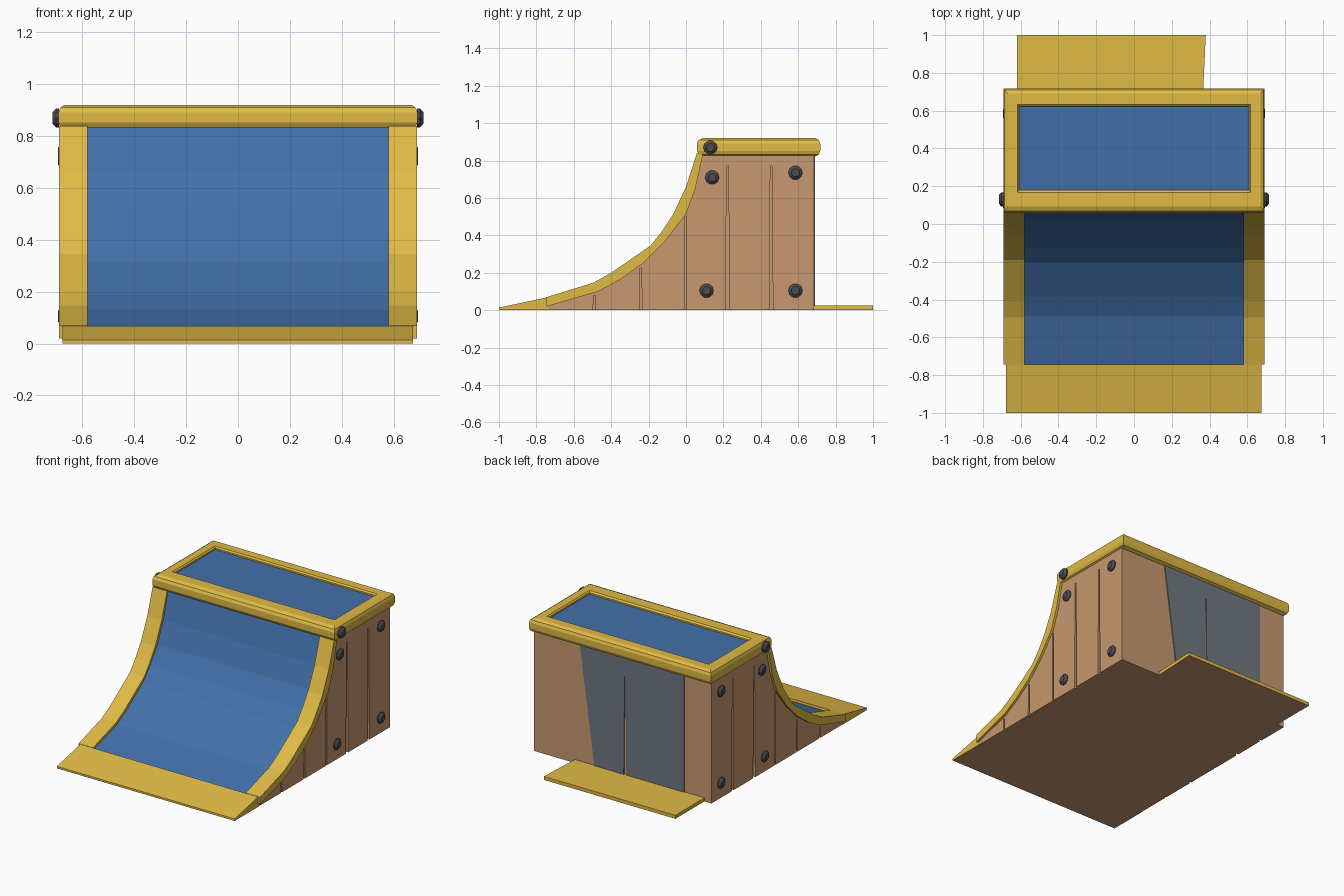
import bpy, bmesh, math
from mathutils import Matrix

if "Cube" in bpy.data.objects:
    bpy.data.objects.remove(bpy.data.objects["Cube"])


def material(name, r, g, b):
    lin = lambda c: ((c / 255 + 0.055) / 1.055) ** 2.4
    m = bpy.data.materials.new(name)
    m.diffuse_color = (lin(r), lin(g), lin(b), 1)
    m.use_nodes = True
    m.node_tree.nodes["Principled BSDF"].inputs["Base Color"].default_value = m.diffuse_color
    return m


YELLOW = material("yellow_trim", 224, 187, 70)
BLUE = material("blue_surface", 66, 112, 170)
WOOD = material("wood", 199, 153, 112)
GREY = material("grey_panel", 112, 120, 130)
DARK = material("dark_bolt", 76, 76, 81)


def finish(bm, name, *mats):
    bmesh.ops.recalc_face_normals(bm, faces=bm.faces)
    if len(mats) > 1:  # underside takes the second colour
        for f in bm.faces:
            if f.normal.z < -0.9:
                f.material_index = 1
    bmesh.ops.triangulate(bm, faces=[f for f in bm.faces if len(f.verts) > 4])
    me = bpy.data.meshes.new(name)
    bm.to_mesh(me)
    bm.free()
    for m in mats:
        me.materials.append(m)
    ob = bpy.data.objects.new(name, me)
    bpy.context.collection.objects.link(ob)
    return ob


def prism(name, pts, a, b, *mats, axis="x"):
    """Extrude a 2D outline from a to b along x (y,z points), y (x,z) or z (x,y)."""
    place = {"x": lambda p, t: (t, p[0], p[1]),
             "y": lambda p, t: (p[0], t, p[1]),
             "z": lambda p, t: (p[0], p[1], t)}[axis]
    bm = bmesh.new()
    A = [bm.verts.new(place(p, a)) for p in pts]
    B = [bm.verts.new(place(p, b)) for p in pts]
    bm.faces.new(A)
    bm.faces.new(B)
    for i in range(len(pts)):
        j = (i + 1) % len(pts)
        bm.faces.new((A[i], A[j], B[j], B[i]))
    return finish(bm, name, *mats)


# Ramp curve: underside and top of the edge trim (y, z)
low = [(-0.745, 0.02), (-0.47, 0.10), (-0.35, 0.165), (-0.23, 0.25),
       (-0.115, 0.365), (0.0, 0.515), (0.05, 0.65), (0.09, 0.83)]
top = [(-0.745, 0.07), (-0.495, 0.147), (-0.40, 0.20), (-0.19, 0.345),
       (-0.13, 0.42), (-0.07, 0.51), (0.0, 0.66), (0.058, 0.84)]
mid = [(a[0] + (b[0] - a[0]) * 0.65, a[1] + (b[1] - a[1]) * 0.65)
       for a, b in zip(low, top)]

# Body core
back = [(0.685, 0.85), (0.685, 0.0), (-0.745, 0.0)]
prism("ramp_body", low + back, -0.658, 0.658, WOOD)

# Side boards with narrow tapering slots between the planks
slots = [(0.455, 0.77, 0.010), (0.222, 0.77, 0.012), (-0.002, 0.50, 0.006),
         (-0.242, 0.225, 0.007), (-0.49, 0.08, 0.007)]
outline = low + back[:2]
for y, z, w in slots:
    outline += [(y + w, 0), (y + 0.004, z), (y - 0.004, z), (y - w, 0)]
outline.append(back[2])

# Bolts on the sides: (y, z, x of the seat)
bolts = [(0.14, 0.71, 0.668), (0.585, 0.735, 0.668), (0.11, 0.105, 0.668),
         (0.585, 0.105, 0.668), (0.13, 0.87, 0.69)]


def bolt(name, s, y, z, x):
    bm = bmesh.new()
    for r1, r2, d, off in ((0.038, 0.038, 0.012, 0.006), (0.038, 0.022, 0.014, 0.019)):
        m = Matrix.Translation((s * (x + off), y, z)) @ Matrix.Rotation(s * math.pi / 2, 4, "Y")
        bmesh.ops.create_cone(bm, cap_ends=True, segments=10, radius1=r1,
                              radius2=r2, depth=d, matrix=m)
    finish(bm, name, DARK)


for s, side in ((-1, "left"), (1, "right")):
    prism(side + "_side_boards", outline, s * 0.655, s * 0.674, WOOD)
    prism(side + "_edge_trim", low + top[::-1], s * 0.58, s * 0.69, YELLOW)
    for i, (y, z, x) in enumerate(bolts):
        bolt(f"{side}_bolt_{i + 1}", s, y, z, x)

# Curved riding surface
prism("riding_surface", low + mid[::-1], -0.582, 0.582, BLUE)

# Front lip wedge
prism("front_lip", [(-1.0, 0.0), (-1.0, 0.014), (-0.745, 0.068), (-0.735, 0.0)],
      -0.677, 0.675, YELLOW, WOOD)

# Rear ground plate
prism("rear_plate", [(-0.62, 0.68), (0.365, 0.68), (0.38, 1.0), (-0.62, 1.0)],
      0.0, 0.024, YELLOW, WOOD, axis="z")
# Grey back panel with a thin slot
prism("back_panel", [(-0.47, 0.002), (-0.03, 0.002), (-0.023, 0.70), (-0.017, 0.70),
                     (-0.01, 0.002), (0.21, 0.002), (0.325, 0.84), (-0.47, 0.84)],
      0.68, 0.691, GREY, axis="y")

# Platform frame: a chamfered section swept round a rectangle (t: 0 outside, 1 inside)
section = [(0, 0.852), (0, 0.892), (0.08, 0.910), (0.28, 0.921), (0.9, 0.921),
           (1, 0.912), (1, 0.825), (0.3, 0.822), (0.09, 0.832)]
outer, inner = (-0.692, 0.692, 0.058, 0.718), (-0.608, 0.608, 0.18, 0.622)
bm = bmesh.new()
rings = []
for t, z in section:
    x0, x1, y0, y1 = (a + (b - a) * t for a, b in zip(outer, inner))
    rings.append([bm.verts.new((x, y, z))
                  for x, y in ((x0, y0), (x1, y0), (x1, y1), (x0, y1))])
for k, ring in enumerate(rings):
    nxt = rings[(k + 1) % len(rings)]
    for i in range(4):
        j = (i + 1) % 4
        bm.faces.new((ring[i], ring[j], nxt[j], nxt[i]))
finish(bm, "platform_frame", YELLOW)

# Platform deck inside the frame
prism("platform_deck", [(-0.615, 0.17), (0.615, 0.17), (0.615, 0.63), (-0.615, 0.63)],
      0.84, 0.902, BLUE, axis="z")
